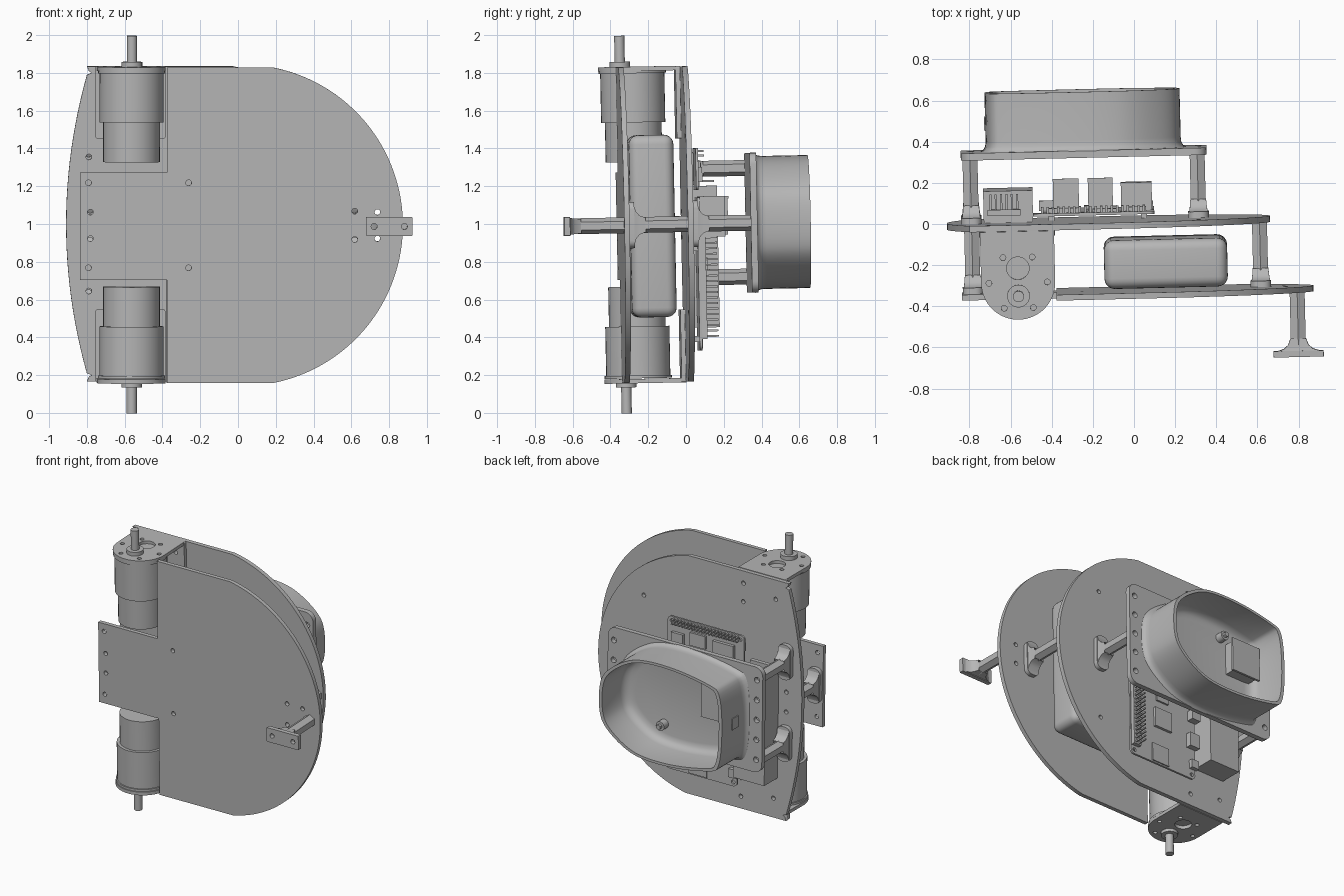
import bpy, bmesh, math
from mathutils import Matrix, Vector

cube = bpy.data.objects.get("Cube")
if cube:
    bpy.data.objects.remove(cube, do_unlink=True)

grey = bpy.data.materials.new("light_grey")
grey.use_nodes = True
grey.diffuse_color = (0.47, 0.47, 0.47, 1)
grey.node_tree.nodes["Principled BSDF"].inputs["Base Color"].default_value = (0.47, 0.47, 0.47, 1)

# whole assembly leans slightly about its centre
MID = Vector((0, 0, 1))
LEAN = (Matrix.Translation(MID) @ Matrix.Rotation(0.024, 4, 'Z')
        @ Matrix.Rotation(0.02, 4, 'X') @ Matrix.Translation(-MID))
TURN = {'X': Matrix.Rotation(math.pi / 2, 4, 'Y'),
        'Y': Matrix.Rotation(math.pi / 2, 4, 'X'), 'Z': Matrix()}


def finish(name, bm, angle=35):
    bmesh.ops.remove_doubles(bm, verts=bm.verts, dist=1e-5)
    bmesh.ops.recalc_face_normals(bm, faces=bm.faces)
    bm.transform(LEAN)
    mesh = bpy.data.meshes.new(name)
    bm.to_mesh(mesh)
    bm.free()
    mesh.materials.append(grey)
    ob = bpy.data.objects.new(name, mesh)
    bpy.context.collection.objects.link(ob)
    bpy.ops.object.select_all(action='DESELECT')
    ob.select_set(True)
    bpy.context.view_layer.objects.active = ob
    bpy.ops.object.shade_smooth_by_angle(angle=math.radians(angle))
    return ob


def boxes(name, spans, bevel=0, segments=1):
    bm = bmesh.new()
    for lo, hi in spans:
        lo, hi = Vector(lo), Vector(hi)
        m = Matrix.Translation((lo + hi) / 2) @ Matrix.Diagonal((*(hi - lo), 1))
        bmesh.ops.create_cube(bm, size=1, matrix=m)
    if bevel:
        bmesh.ops.bevel(bm, geom=bm.edges[:], offset=bevel, segments=segments,
                        profile=0.5, affect='EDGES')
    return finish(name, bm)


def cylinder(name, centre, radius, length, axis, sides=40):
    bm = bmesh.new()
    bmesh.ops.create_cone(bm, cap_ends=True, segments=sides, radius1=radius, radius2=radius,
                          depth=length, matrix=Matrix.Translation(centre) @ TURN[axis])
    return finish(name, bm)


def circle(u, v, r, n=16):
    return [(u + r * math.cos(i * math.tau / n), v + r * math.sin(i * math.tau / n))
            for i in range(n)]


def rounded_rect(u, v, w, h, r):
    pts = []
    for k, (su, sv) in enumerate(((1, 1), (-1, 1), (-1, -1), (1, -1))):
        for i in range(7):
            a = (k + i / 6) * math.pi / 2
            pts.append((u + su * (w / 2 - r) + r * math.cos(a),
                        v + sv * (h / 2 - r) + r * math.sin(a)))
    return pts


def plate(name, outline, holes, a, b, axis='Y'):
    """Sheet with holes between levels a and b; Y sheets use (x, z), Z sheets use (x, y)."""
    cu = bpy.data.curves.new(name, 'CURVE')
    cu.dimensions, cu.fill_mode, cu.extrude = '2D', 'BOTH', (b - a) / 2
    for loop in [outline] + holes:
        sp = cu.splines.new('POLY')
        sp.points.add(len(loop) - 1)
        for p, (u, v) in zip(sp.points, loop):
            p.co = (u, v, 0, 1)
        sp.use_cyclic_u = True
    tmp = bpy.data.objects.new(name + "_curve", cu)
    mesh = bpy.data.meshes.new_from_object(tmp)
    bm = bmesh.new()
    bm.from_mesh(mesh)
    offset = (0, (a + b) / 2, 0) if axis == 'Y' else (0, 0, (a + b) / 2)
    bm.transform(Matrix.Translation(offset) @ TURN[axis])
    bpy.data.objects.remove(tmp)
    bpy.data.curves.remove(cu)
    bpy.data.meshes.remove(mesh)
    return finish(name, bm)


def mirrored(points):
    return [circle(x, 1 + s * d, 0.015) for x, d in points for s in (1, -1)]


def round_end(cx, r, half):
    a = math.asin(half / r)
    return [(cx + r * math.cos(t), 1 + r * math.sin(t))
            for t in (a - 2 * a * i / 64 for i in range(65))]


# lower plate: round at one end, motor notches at the other
lower = round_end(0.014, 0.851, 0.835) + [(-0.385, 0.165), (-0.385, 0.71), (-0.845, 0.71),
                                          (-0.845, 1.28), (-0.385, 1.28), (-0.385, 1.835)]
plate("lower_plate", lower, mirrored([(-0.8, 0.225), (-0.79, 0.07), (-0.27, 0.225),
                                      (0.61, 0.075), (0.73, 0.07)]), -0.347, -0.319)

# upper plate: shorter, with a bowed left edge and small corner nicks
bow = [(-0.91 + 0.11 * (t / 12) ** 2, 1 + 0.79 * t / 12) for t in range(-12, 13)]
upper = (round_end(-0.19, 0.851, 0.835) + [(-0.8, 0.165), (-0.79, 0.19), (-0.775, 0.2)]
         + bow + [(-0.775, 1.8), (-0.79, 1.81), (-0.8, 1.835)])
plate("upper_plate", upper, mirrored([(0.315, 0.47), (-0.45, 0.75), (-0.45, 0.62), (-0.7, 0.7),
                                      (-0.79, 0.355), (-0.79, 0.07)]), -0.005, 0.025)

# top mounting plate with rows of holes
top_holes = [circle(x, 1 + 0.14 * i, 0.02) for x in (-0.79, 0.315) for i in range(-2, 3)]
plate("top_plate", rounded_rect(-0.237, 1, 1.195, 0.74, 0.06), top_holes, 0.335, 0.37)

# motors with their angle brackets, one at each side
MX, MY = -0.57, -0.255
for s, side in ((1, "upper"), (-1, "lower")):
    def motor_part(part, y, r, d0, d1):
        cylinder(f"{side}_motor_{part}", (MX, y, 1.003 + s * (d0 + d1) / 2), r, d1 - d0, 'Z')
    motor_part("can", MY, 0.15, 0.33, 0.54)
    motor_part("gearbox", MY, 0.17, 0.54, 0.8)
    motor_part("rim", MY, 0.178, 0.8, 0.815)
    motor_part("collar", MY - 0.065, 0.055, 0.835, 0.862)
    motor_part("shaft", MY - 0.065, 0.027, 0.83, 1.0)
    arc = [(MX + 0.18 * math.cos(t), MY + 0.18 * math.sin(t))
           for t in (-math.pi * i / 32 for i in range(33))]
    holes = [circle(MX + 0.142 * math.cos(k * math.pi / 3), MY + 0.142 * math.sin(k * math.pi / 3), 0.014)
             for k in range(6)] + [circle(MX, MY + 0.07, 0.055, 28)]
    z0, z1 = sorted((1 + s * 0.815, 1 + s * 0.838))
    plate(f"{side}_bracket_face", [(-0.39, -0.006), *arc, (-0.75, -0.006)], holes, z0, z1, 'Z')
    plate(f"{side}_bracket_base", rounded_rect(MX, 1 + s * 0.645, 0.37, 0.385, 0.01),
          [circle(x, 1 + s * d, 0.014) for x, d in ((-0.45, 0.75), (-0.45, 0.62), (-0.7, 0.7))],
          -0.03, -0.006)

# battery pack
boxes("battery", [((-0.15, -0.305, 0.51), (0.45, -0.068, 1.475))], 0.05, 5)


# hexagonal posts on flared feet
def standoff(name, x, z, y0, y1, along_x=False):
    cylinder(name + "_post", (x, (y0 + y1) / 2, z), 0.042, y1 - y0, 'Y', 6)
    w, h = (0.245, 0.1) if along_x else (0.1, 0.245)
    spots = [(x + (w > h) * e, z + (h > w) * e) for e in (-0.08, 0.08)]
    plate(name + "_foot", rounded_rect(x, z, w, h, 0.004 if along_x else 0.04),
          [circle(u, v, 0.016) for u, v in spots], y0, y0 + 0.03)
    # flare rises from the foot and narrows into the post
    bm = bmesh.new()
    rings = []
    for long, wide, rise in ((0.1, 0.045, 0.03), (0.07, 0.043, 0.04), (0.05, 0.041, 0.058), (0.038, 0.038, 0.09)):
        a, b = (long, wide) if along_x else (wide, long)
        rings.append([bm.verts.new((x + i * a, y0 + rise, z + j * b))
                      for i, j in ((1, 1), (-1, 1), (-1, -1), (1, -1))])
    for p, q in zip(rings, rings[1:]):
        for i in range(4):
            bm.faces.new((p[i], p[i - 1], q[i - 1], q[i]))
    finish(name + "_flare", bm)


standoff("skid", 0.785, 1, -0.665, -0.347, True)
standoff("lower_left_post", 0.61, 1, -0.319, -0.005)
standoff("lower_right_post", -0.79, 1, -0.319, -0.005)
standoff("upper_left_post", 0.315, 1, 0.025, 0.335)
for tag, z in (("high", 1.29), ("low", 0.715)):
    standoff(f"upper_right_post_{tag}", -0.79, z, 0.025, 0.335)

# open sensor housing: rounded outline swept through rings
half = [(0.237, 0.1), (0.19, 0.2), (0.04, 0.31), (-0.1, 0.352),
        (-0.35, 0.352), (-0.6, 0.31), (-0.712, 0.27)]
loop = half + [(x, -d) for x, d in reversed(half)]
for _ in range(3):
    loop = [tuple(p[k] * f + q[k] * (1 - f) for k in (0, 1))
            for p, q in zip(loop, loop[1:] + loop[:1]) for f in (0.75, 0.25)]
bm = bmesh.new()
rings = []
for f, y in ((1.06, 0.368), (1.025, 0.378), (1.005, 0.395), (1, 0.42), (1, 0.655), (0.95, 0.655),
             (0.95, 0.44), (0.92, 0.405), (0.86, 0.388), (0.78, 0.382)):
    rings.append([bm.verts.new((-0.237 + (x + 0.237) * f, y, 1 + d * f)) for x, d in loop])
for p, q in zip(rings, rings[1:]):
    for i in range(len(loop)):
        bm.faces.new((p[i], p[i - 1], q[i - 1], q[i]))
bm.faces.new(rings[-1])
finish("sensor_housing", bm, 40)
boxes("housing_slot", [((-0.717, 0.47, 0.97), (-0.709, 0.54, 1.05))])
boxes("housing_module", [((-0.64, 0.38, 0.98), (-0.45, 0.46, 1.2)), ((-0.66, 0.46, 0.97), (-0.43, 0.475, 1.21))])
for tag, x, z in (("a", -0.09, 0.8), ("b", -0.4, 1.23)):
    cylinder("housing_boss_" + tag, (x, 0.405, z), 0.032, 0.06, 'Y', 20)
    cylinder("housing_screw_" + tag, (x, 0.44, z), 0.018, 0.03, 'Y', 6)

# main circuit board with sockets, chips and pin header
plate("main_board", rounded_rect(-0.175, 0.735, 0.55, 0.81, 0.03),
      [circle(x, z, 0.014) for x in (-0.42, 0.07) for z in (0.36, 0.9)], 0.058, 0.072)
boxes("board_spacers", [((x - 0.015, 0.02, z - 0.015), (x + 0.015, 0.06, z + 0.015))
                        for x in (-0.4, 0.05) for z in (0.39, 0.87)])
sockets = []
for x0, x1 in ((-0.39, -0.265), (-0.22, -0.1)):
    for y in (0.075, 0.155):
        sockets += [((x0 + 0.006, y, 0.94), (x1 - 0.006, y + 0.07, 1.13)),
                    ((x0, y - 0.004, 1.13), (x1, y + 0.076, 1.143))]
boxes("usb_sockets", sockets)
boxes("network_socket", [((-0.06, 0.072, 0.93), (0.09, 0.205, 1.145))])
boxes("board_chips", [((-0.24, 0.07, 0.6), (-0.1, 0.09, 0.74)), ((-0.22, 0.07, 0.8), (-0.12, 0.084, 0.9)),
                      ((-0.22, 0.07, 0.34), (-0.08, 0.08, 0.47)), ((-0.46, 0.07, 0.4), (-0.4, 0.1, 0.46)),
                      ((-0.46, 0.07, 0.55), (-0.38, 0.11, 0.65)), ((-0.46, 0.07, 0.75), (-0.39, 0.12, 0.82))])
boxes("pin_header", [((0.035, 0.07, 0.39), (0.095, 0.1, 0.97))]
      + [((x, 0.1, 0.4 + 0.029 * i), (x + 0.01, 0.16, 0.41 + 0.029 * i))
         for x in (0.045, 0.075) for i in range(20)])

# second, narrower board
plate("small_board", rounded_rect(-0.195, 1.29, 0.59, 0.22, 0.025),
      [circle(x, z, 0.012) for x in (-0.46, 0.07) for z in (1.21, 1.37)], 0.055, 0.069)
boxes("small_board_chips", [((-0.2, 0.068, 1.24), (-0.08, 0.085, 1.33)), ((-0.03, 0.068, 1.22), (0.06, 0.09, 1.3)),
                            ((-0.42, 0.068, 1.22), (-0.26, 0.092, 1.32))])
boxes("small_board_pins", [((-0.45 + 0.026 * i, 0.068, z), (-0.438 + 0.026 * i, 0.1, z + 0.011))
                           for z in (1.355, 1.38) for i in range(20)])

# power block with connector pins
boxes("power_block", [((-0.73, 0.025, 0.45), (-0.49, 0.18, 1.2))])
boxes("power_pins", [((-0.71, 0.06, 1.2), (-0.55, 0.09, 1.26))]
      + [((-0.7 + 0.026 * i, 0.09, 1.22), (-0.69 + 0.026 * i, 0.165, 1.23)) for i in range(6)])
